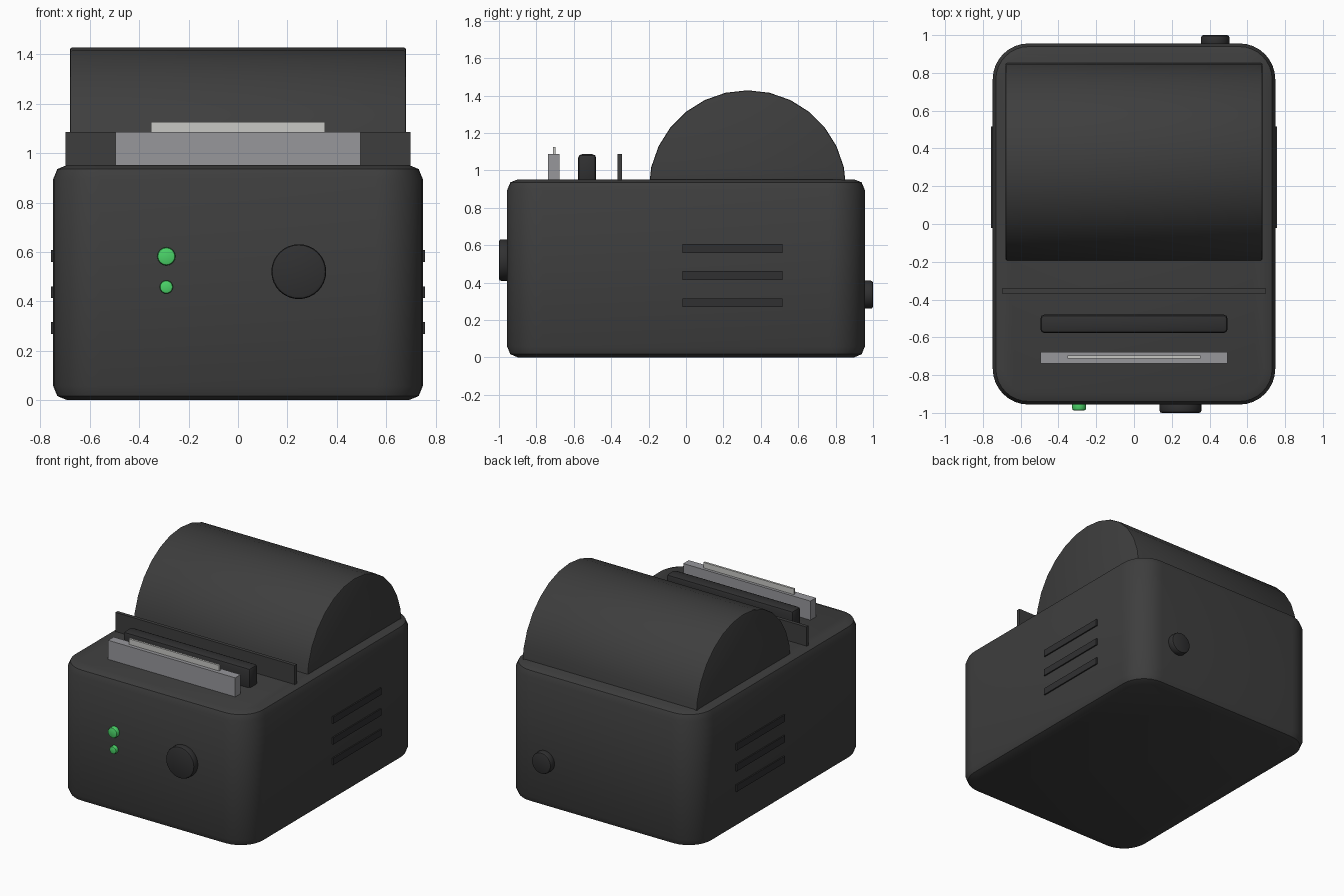
import bpy, bmesh, math
from mathutils import Matrix

if "Cube" in bpy.data.objects:
    bpy.data.objects.remove(bpy.data.objects["Cube"])


def material(name, rgb):
    m = bpy.data.materials.new(name)
    m.diffuse_color = (*rgb, 1)
    m.use_nodes = True
    m.node_tree.nodes["Principled BSDF"].inputs["Base Color"].default_value = m.diffuse_color
    return m


SHELL = material("charcoal shell", (0.048, 0.048, 0.048))
DARK = material("dark rubber", (0.030, 0.030, 0.031))
METAL = material("grey metal", (0.31, 0.31, 0.33))
PAPER = material("pale strip", (0.58, 0.58, 0.56))
GREEN = material("green light", (0.07, 0.66, 0.14))


def finish(bm, name, mat, angle=30):
    bmesh.ops.recalc_face_normals(bm, faces=bm.faces)
    me = bpy.data.meshes.new(name)
    bm.to_mesh(me)
    bm.free()
    ob = bpy.data.objects.new(name, me)
    me.materials.append(mat)
    bpy.context.collection.objects.link(ob)
    bpy.ops.object.select_all(action='DESELECT')
    ob.select_set(True)
    bpy.context.view_layer.objects.active = ob
    bpy.ops.object.shade_smooth_by_angle(angle=math.radians(angle))
    return ob


def bevel(bm, edges, width, segments):
    bmesh.ops.bevel(bm, geom=list(edges), offset=width, segments=segments,
                    profile=0.5, affect='EDGES', clamp_overlap=True)


def box_mesh(x, y, z):
    """Box from (min, max) ranges."""
    bm = bmesh.new()
    bmesh.ops.create_cube(bm, size=1)
    for v in bm.verts:
        for i, (lo, hi) in enumerate((x, y, z)):
            v.co[i] = hi if v.co[i] > 0 else lo
    return bm


def box(name, mat, x, y, z, width=0, segments=2):
    bm = box_mesh(x, y, z)
    if width:
        bevel(bm, bm.edges, width, segments)
    return finish(bm, name, mat)


def disc(name, mat, x, z, radius, y0, y1, width, sides=32):
    """Short bevelled cylinder along y."""
    bm = bmesh.new()
    bmesh.ops.create_cone(bm, cap_ends=True, segments=sides, radius1=radius,
                          radius2=radius, depth=abs(y1 - y0),
                          matrix=Matrix.Translation((x, (y0 + y1) / 2, z))
                          @ Matrix.Rotation(math.pi / 2, 4, 'X'))
    rims = [e for e in bm.edges if abs(e.verts[0].co.y - e.verts[1].co.y) < 1e-4]
    bevel(bm, rims, width, 2)
    return finish(bm, name, mat)


# Body: large rounded upright corners, small rounded top and bottom rims
TOP = 0.952
bm = box_mesh((-0.748, 0.748), (-0.956, 0.956), (0, TOP))
bevel(bm, [e for e in bm.edges
           if abs(e.verts[0].co.z - e.verts[1].co.z) > 0.5], 0.19, 8)
bevel(bm, [e for e in bm.edges
           if abs(e.verts[0].co.z - e.verts[1].co.z) < 1e-4], 0.057, 2)
finish(bm, "body", SHELL)

# Paper roll cover: half cylinder sunk into the top
bm = bmesh.new()
R, CY, CZ, N = 0.528, 0.329, 0.90, 14
ring = [bm.verts.new((-0.68, CY + R * math.cos(math.pi * i / N),
                      CZ + R * math.sin(math.pi * i / N))) for i in range(N + 1)]
cap = bm.faces.new(ring)
ext = bmesh.ops.extrude_face_region(bm, geom=[cap], use_keep_orig=True)
for g in ext["geom"]:
    if isinstance(g, bmesh.types.BMVert):
        g.co.x = 0.68
bmesh.ops.recalc_face_normals(bm, faces=bm.faces)
bevel(bm, [e for e in bm.edges
           if abs(e.verts[0].co.x - e.verts[1].co.x) < 1e-4], 0.01, 2)
finish(bm, "roll_cover", SHELL)

# Upright parts in front of the cover
box("guide_plate", SHELL, (-0.698, 0.698), (-0.367, -0.342), (0.93, 1.086))
box("feed_roller_bar", DARK, (-0.495, 0.495), (-0.577, -0.480), (0.93, 1.086), 0.02)
box("tear_bar", METAL, (-0.495, 0.495), (-0.738, -0.677), (0.93, 1.086))
box("tear_blade", PAPER, (-0.352, 0.352), (-0.712, -0.697), (1.05, 1.125))

# Front button, rear knob and status lights
disc("front_button", DARK, 0.246, 0.52, 0.111, -0.94, -1.0, 0.012)
disc("rear_knob", DARK, 0.43, 0.335, 0.075, 0.94, 1.0, 0.012)
disc("upper_light", GREEN, -0.29, 0.582, 0.037, -0.94, -0.987, 0.01, 16)
disc("lower_light", GREEN, -0.29, 0.458, 0.027, -0.94, -0.982, 0.008, 16)

# Side vent ribs, three on each side
for side, label in ((-1, "left"), (1, "right")):
    for i, z in enumerate((0.292, 0.437, 0.583)):
        xs = sorted((side * 0.735, side * 0.757))
        box(f"{label}_vent_{i + 1}", DARK, xs, (-0.02, 0.515), (z - 0.024, z + 0.024))
